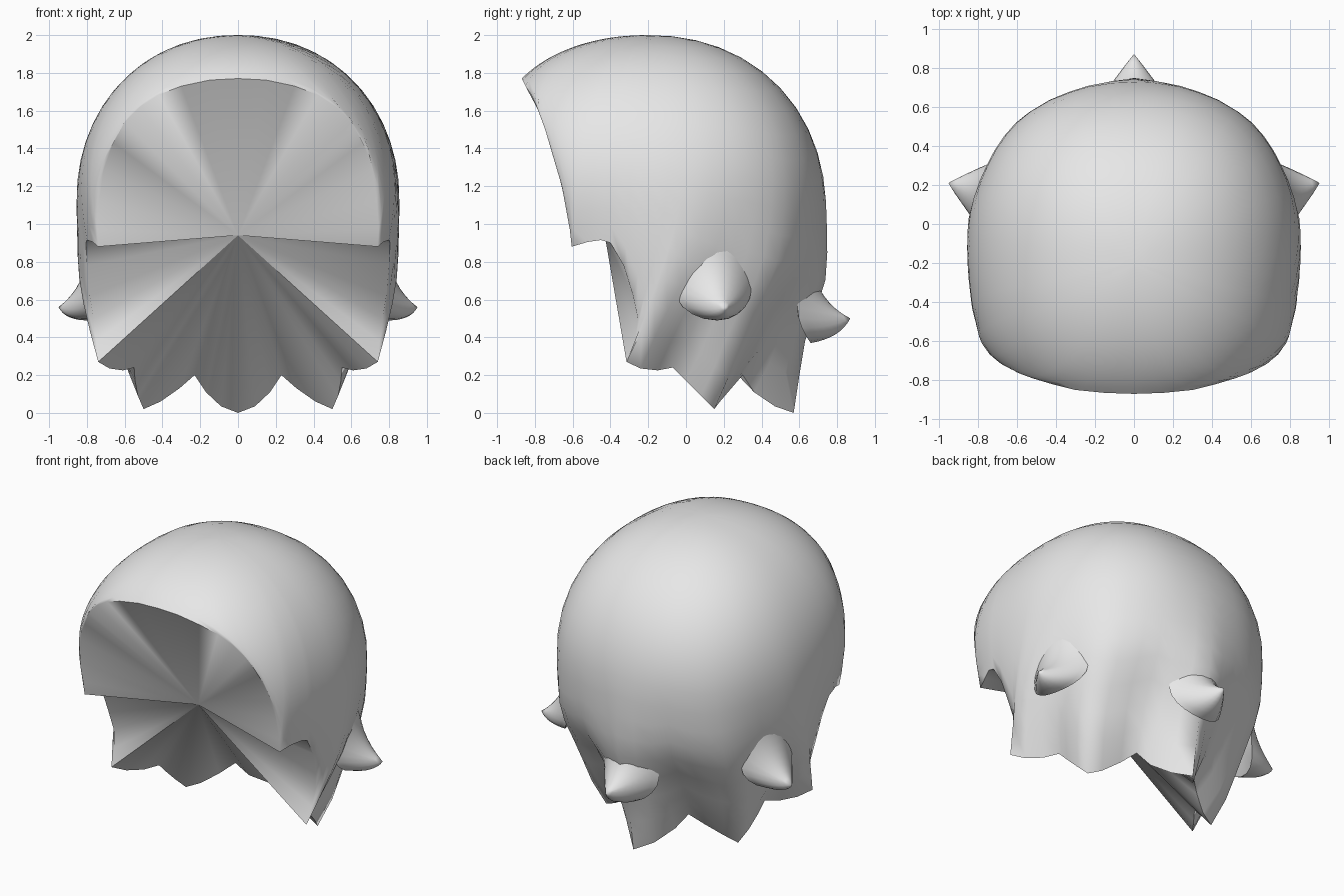
import bpy, bmesh, math
from mathutils import Vector

if "Cube" in bpy.data.objects:
    bpy.data.objects.remove(bpy.data.objects["Cube"])

mat = bpy.data.materials.new("light_grey")
mat.diffuse_color = (0.8, 0.8, 0.8, 1)
mat.use_nodes = True
mat.node_tree.nodes["Principled BSDF"].inputs["Base Color"].default_value = mat.diffuse_color

CENTRE = Vector((0, -0.2, 1.1))
APEX = Vector((0, -0.43, 0.94))
RINGS = 18

# Right half of the hairline: fringe, temple notch, then the three hanging locks
RIM = [
    (0, -.87, 1.77), (.15, -.865, 1.762), (.3, -.85, 1.73), (.42, -.82, 1.685),
    (.52, -.79, 1.62), (.6, -.76, 1.54), (.66, -.72, 1.43), (.71, -.68, 1.29),
    (.735, -.64, 1.12), (.745, -.615, .97), (.74, -.605, .88),
    (.77, -.52, .905), (.80, -.45, .915), (.805, -.40, .90),
    (.80, -.33, .78), (.785, -.28, .62), (.765, -.255, .5), (.75, -.27, .38),
    (.74, -.315, .27), (.68, -.24, .235), (.61, -.15, .225), (.55, -.07, .24),
    (.545, 0, .17), (.53, .08, .09), (.5, .15, .02), (.41, .18, .06),
    (.31, .24, .13), (.23, .30, .2), (.17, .36, .11), (.09, .47, .035), (0, .57, 0),
]


def head_point(d):
    """Point of the rounded head surface in direction d from its centre."""
    hx = abs(d.x) / 0.86
    hy = abs(d.y) / (0.93 if d.y > 0 else 1.0)
    hz = abs(d.z) / (0.9 if d.z > 0 else 1.63)
    flat = (hx ** 2.3 + hy ** 2.3) ** (1 / 2.3)
    p = d / (flat ** 2.12 + hz ** 2.12) ** (1 / 2.12)
    # the nape draws in below the skull
    k = min(max((-0.3 - p.z) / 0.5, 0), 1)
    k = k * k * (3 - 2 * k)
    p.y -= 0.13 * k * max(p.y, 0)
    p.x *= 1 - 0.03 * k
    return CENTRE + p


def finish(bm, name, angle):
    bmesh.ops.recalc_face_normals(bm, faces=bm.faces)
    me = bpy.data.meshes.new(name)
    bm.to_mesh(me)
    bm.free()
    me.materials.append(mat)
    ob = bpy.data.objects.new(name, me)
    bpy.context.collection.objects.link(ob)
    bpy.ops.object.select_all(action='DESELECT')
    ob.select_set(True)
    bpy.context.view_layer.objects.active = ob
    bpy.ops.object.shade_smooth_by_angle(angle=math.radians(angle))
    return ob


def skin(bm, columns, first, last):
    """Join closed rows of columns and cap both ends with a fan."""
    n = len(columns)
    for i in range(n):
        a, b = columns[i], columns[(i + 1) % n]
        bm.faces.new((first, a[0], b[0]))
        for j in range(len(a) - 1):
            bm.faces.new((a[j], a[j + 1], b[j + 1], b[j]))
        bm.faces.new((a[-1], last, b[-1]))


# Hair shell: strands fan evenly from the crown and bend towards the hairline,
# with a hollow fan underneath
half = [Vector(p) for p in RIM]
length = [0]
for a, b in zip(half, half[1:]):
    length.append(length[-1] + (b - a).length)

bm = bmesh.new()
crown = bm.verts.new(head_point(Vector((0, 0, 1))))
apex = bm.verts.new(APEX)
right, left = [], []
for i, r in enumerate(half):
    d = (r - CENTRE).normalized()
    fix = r - head_point(d)
    polar = math.acos(d.z)
    az_rim = math.atan2(d.y, d.x)
    az_even = math.pi * (length[i] / length[-1] - 0.5)
    col = []
    for j in range(1, RINGS + 1):
        t = j / RINGS
        az = az_even + (az_rim - az_even) * t ** 4
        s = math.sin(polar * t)
        v = Vector((s * math.cos(az), s * math.sin(az), math.cos(polar * t)))
        col.append(head_point(v) + fix * t ** 5)
    right.append([bm.verts.new(p) for p in col])
    if 0 < i < len(half) - 1:
        left.append([bm.verts.new((-p.x, p.y, p.z)) for p in col])
skin(bm, right + left[::-1], crown, apex)
finish(bm, "hair_shell", 70)


def flick(name, base, tip, out, half_w, rise, drop):
    """Upturned curl: hollow upper side, bulging lower side, sharp side edges."""
    base, tip, out = Vector(base), Vector(tip), Vector(out).normalized()
    side, up = Vector((-out.y, out.x, 0)), Vector((0, 0, 1))
    bm = bmesh.new()
    root = bm.verts.new(base - out * 0.08)
    point = bm.verts.new(tip)
    columns = []
    for i in range(20):
        a = math.tau * i / 20
        c, s = math.cos(a), math.sin(a)
        p = base + side * c * half_w + up * s * (rise if s > 0 else drop)
        p -= out * 0.07 * c * c
        ctrl = (p + tip) / 2
        if s > 0:
            ctrl -= out * 0.07 * s + up * 0.06 * s
        else:
            ctrl -= out * 0.05 * s - up * 0.04 * s
        col = []
        for j in range(8):
            t = j / 8
            col.append(bm.verts.new(p * (1 - t) ** 2 + ctrl * 2 * t * (1 - t) + tip * t * t))
        columns.append(col)
    skin(bm, columns, root, point)
    finish(bm, name, 50)


# Curls at both sides and at the nape
for sx, label in ((1, "right"), (-1, "left")):
    flick("side_curl_" + label, (sx * .78, .16, .66), (sx * .95, .21, .56),
          (sx, .25, 0), .21, .24, .17)
flick("nape_curl", (0, .66, .56), (0, .87, .5), (0, 1, 0), .21, .24, .19)
